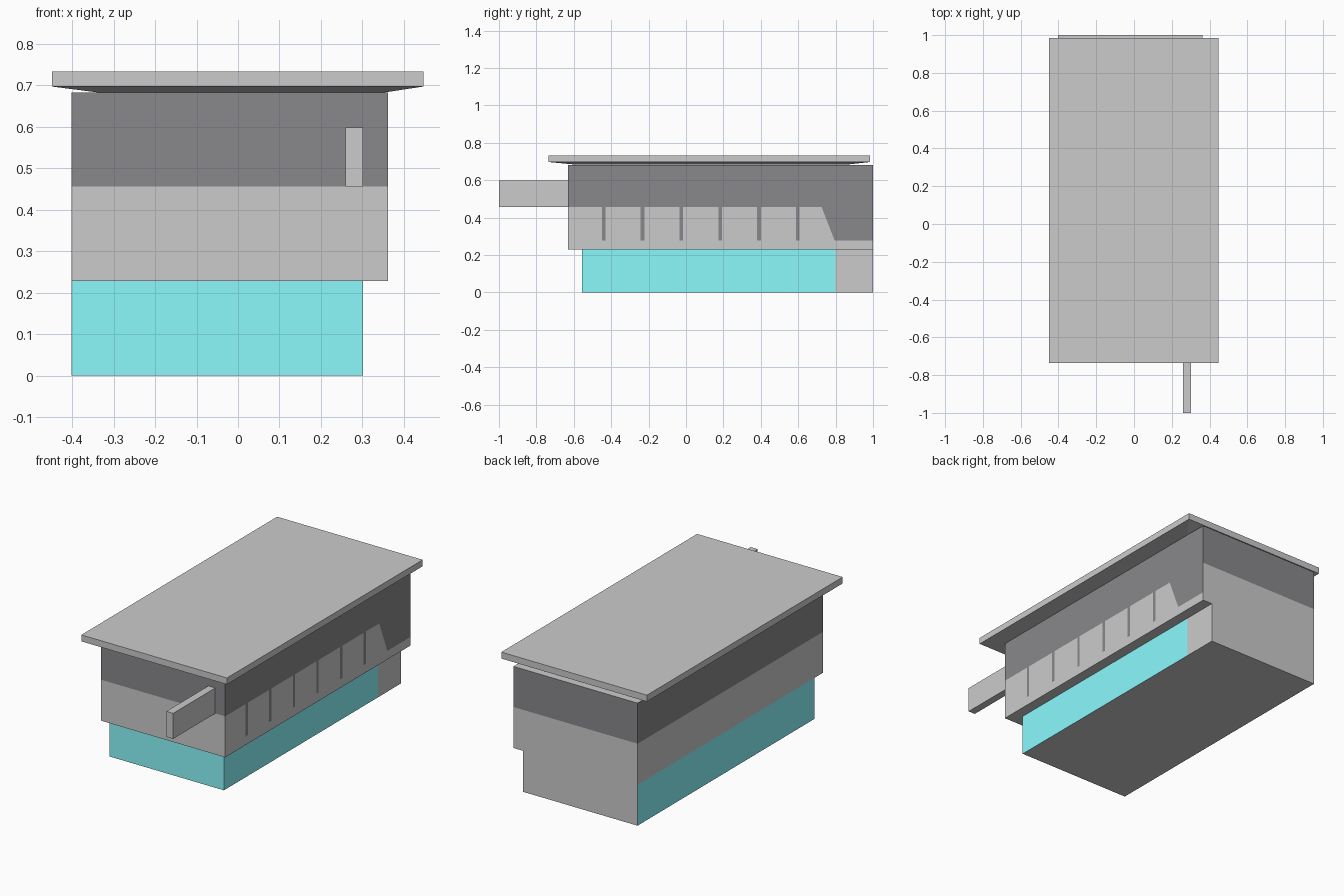
import bpy, bmesh

if "Cube" in bpy.data.objects:
    bpy.data.objects.remove(bpy.data.objects["Cube"])


def material(name, rgb):
    m = bpy.data.materials.new(name)
    m.diffuse_color = (*rgb, 1)
    m.use_nodes = True
    m.node_tree.nodes["Principled BSDF"].inputs["Base Color"].default_value = m.diffuse_color
    return m


GREY, DARK, BAND, TEAL = range(4)
MATS = [material("plain_grey", (0.8, 0.8, 0.8)), material("dark_cladding", (0.25, 0.25, 0.26)),
        material("sill_grey", (0.64, 0.64, 0.64)), material("teal_wall", (0.26, 0.95, 0.98))]


def make(name, faces, coloured=True):
    """Build an object from (points, material index) faces."""
    bm = bmesh.new()
    for pts, mat in faces:
        f = bm.faces.new([bm.verts.new(p) for p in pts])
        f.material_index = mat if coloured else 0
    bmesh.ops.remove_doubles(bm, verts=bm.verts, dist=1e-5)
    me = bpy.data.meshes.new(name)
    bm.to_mesh(me)
    bm.free()
    ob = bpy.data.objects.new(name, me)
    bpy.context.collection.objects.link(ob)
    if coloured:
        for m in MATS:
            me.materials.append(m)
    return ob


# flat polygons on walls facing outward, given as (horizontal, z)
def front(y, pts, mat): return ([(a, y, z) for a, z in pts], mat)
def back(y, pts, mat): return ([(a, y, z) for a, z in reversed(pts)], mat)
def right(x, pts, mat): return ([(x, a, z) for a, z in pts], mat)
def left(x, pts, mat): return ([(x, a, z) for a, z in reversed(pts)], mat)
def rect(a, z0, b, z1): return [(a, z0), (b, z0), (b, z1), (a, z1)]
def level(z, x0, y0, x1, y1, up=True):
    p = [(x0, y0, z), (x1, y0, z), (x1, y1, z), (x0, y1, z)]
    return (p if up else p[::-1], GREY)


XL, XB, XU = -0.402, 0.302, 0.362          # left wall, base right, upper right
YB, YU, YE = -0.555, -0.63, 1.0            # base front, upper front, back
Z1, Z2, Z3, Z4 = 0.228, 0.276, 0.456, 0.682

# ground floor
make("ground_floor", [
    front(YB, rect(XL, 0, XB, Z1), TEAL),
    left(XL, rect(YB, 0, YE, Z1), TEAL),
    right(XB, rect(YB, 0, 0.8, Z1), TEAL),
    right(XB, rect(0.8, 0, YE, Z1), GREY),
    back(YE, rect(XL, 0, XB, Z1), GREY),
    level(0, XL, YB, XB, YE, False)])

# overhanging upper floor
upper = [
    front(YU, rect(XL, Z3, XU, Z4), DARK),
    front(YU, [(XL, Z2), (0.267, Z2), (0.32, Z3), (XL, Z3)], GREY),
    front(YU, [(XL, Z1), (XU, Z1), (XU, Z2), (0.267, Z2), (XL, Z2)], BAND),
    front(YU, [(0.267, Z2), (XU, Z2), (XU, Z3), (0.32, Z3)], BAND),
    left(XL, rect(YU, Z3, YE, Z4), DARK),
    left(XL, rect(YU, Z1, YE, Z3), GREY),
    back(YE, rect(XL, Z3, XU, Z4), DARK),
    back(YE, rect(XL, Z1, XU, Z3), GREY),
    right(XU, rect(YU, Z3, YE, Z4), DARK),
    right(XU, rect(YU, Z1, YE, Z2), BAND),
    right(XU, [(YU, Z2), (-0.453, Z2), (-0.553, Z3), (YU, Z3)], BAND),
    right(XU, [(0.795, Z2), (YE, Z2), (YE, Z3), (0.725, Z3)], DARK),
    level(Z4, XL, YU, XU, YE),
    level(Z1, XL, YU, XU, YE, False)]

# window strip, split by flush dark mullions
lo, hi = -0.453, -0.553
for i in range(6):
    m = -0.44 + 0.2075 * i
    upper.append(right(XU, [(lo, Z2), (m - 0.01, Z2), (m - 0.01, Z3), (hi, Z3)], GREY))
    upper.append(right(XU, rect(m - 0.01, Z2, m + 0.01, Z3), DARK))
    lo = hi = m + 0.01
upper.append(right(XU, [(lo, Z2), (0.795, Z2), (0.725, Z3), (hi, Z3)], GREY))
make("upper_floor", upper)

# roof slab with a shallow tapered underside
rings = [[(x0, y0, z), (x1, y0, z), (x1, y1, z), (x0, y1, z)] for x0, y0, x1, y1, z in (
    (-0.34, -0.59, 0.355, 0.86, Z4 + 0.001),
    (-0.449, -0.736, 0.447, 0.985, 0.697),
    (-0.449, -0.736, 0.447, 0.985, 0.733))]
roof = [(rings[0][::-1], 0), (rings[2], 0)]
for a, b in zip(rings, rings[1:]):
    for i in range(4):
        j = (i + 1) % 4
        roof.append(([a[i], a[j], b[j], b[i]], 0))
make("roof", roof, False)

# projecting fin on the front
bpy.ops.mesh.primitive_cube_add(size=1, location=(0.28, -0.815, 0.527))
fin = bpy.context.object
fin.name = "front_fin"
fin.scale = (0.042, 0.37, 0.142)
